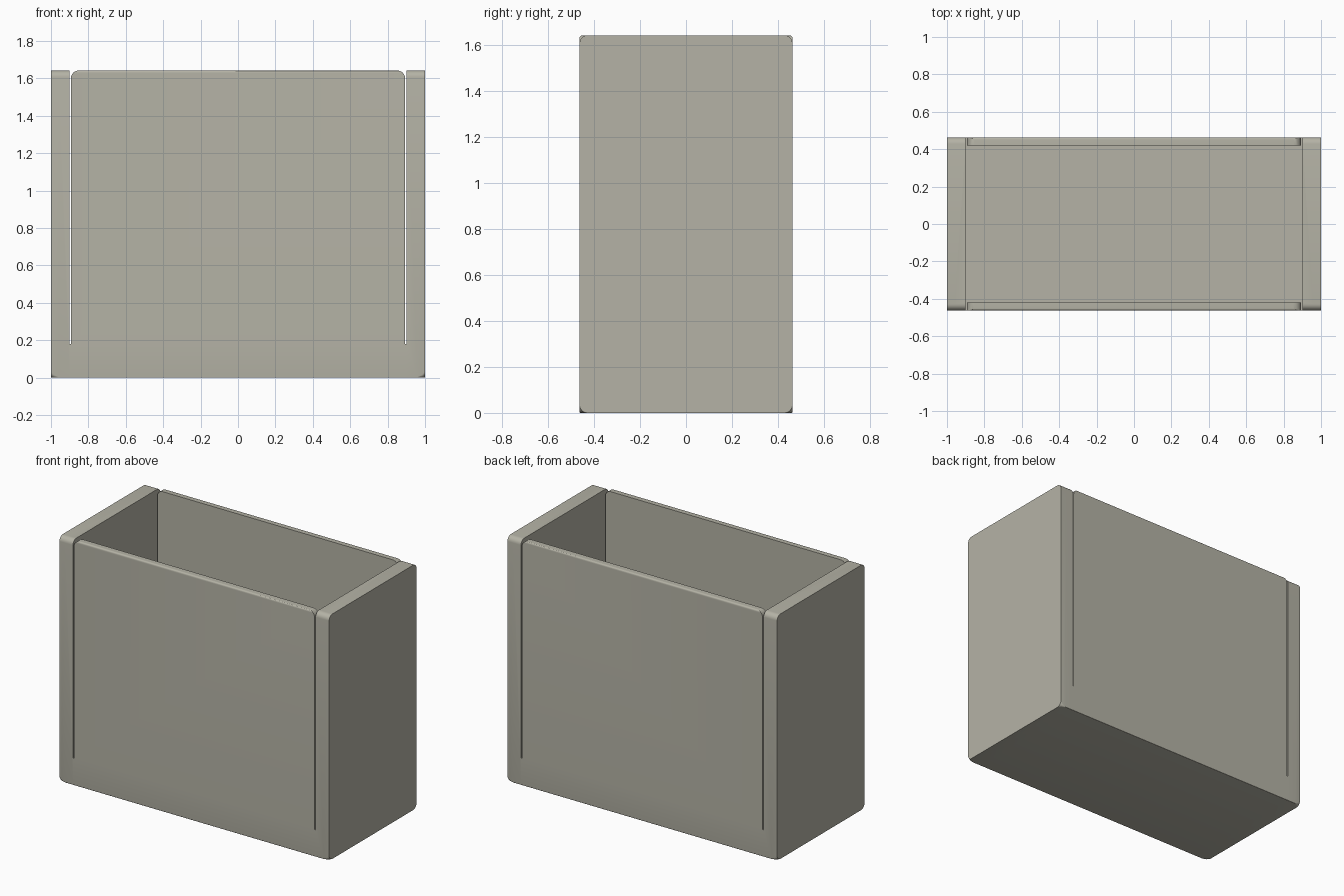
import bpy, bmesh, math

cube = bpy.data.objects.get("Cube")
if cube:
    bpy.data.objects.remove(cube, do_unlink=True)

HALF_Y, HEIGHT = 0.463, 1.642
INNER_X, INNER_Y = 0.9, 0.42
FLOOR, GAP, ROUND = 0.18, 0.007, 0.035
STEPS = 6

mat = bpy.data.materials.new("warm grey plastic")
mat.use_nodes = True
colour = (0.46, 0.45, 0.38, 1)
mat.diffuse_color = colour
shader = next(n for n in mat.node_tree.nodes if n.type == 'BSDF_PRINCIPLED')
shader.inputs["Base Color"].default_value = colour
shader.inputs["Roughness"].default_value = 0.6


def arc(cx, cz, r, start):
    """Quarter circle, counter-clockwise from the start angle in degrees."""
    return [(cx + r * math.cos(a), cz + r * math.sin(a))
            for a in (math.radians(start + 90 * i / STEPS) for i in range(STEPS + 1))]


def section(bottom, top):
    """Rounded rectangle across the width of the box."""
    b, t = HALF_Y - bottom, HALF_Y - top
    return (arc(t, HEIGHT - top, top, 0) + arc(-t, HEIGHT - top, top, 90)
            + arc(-b, bottom, bottom, 180) + arc(b, bottom, bottom, 270))


def loft(name, rings):
    """Skin a closed solid over equal-sized rings of points."""
    bm = bmesh.new()
    rows = [[bm.verts.new(p) for p in ring] for ring in rings]
    n = len(rows[0])
    for r0, r1 in zip(rows, rows[1:]):
        for i in range(n):
            j = (i + 1) % n
            bm.faces.new((r0[i], r0[j], r1[j], r1[i]))
    bm.faces.new(rows[0])
    bm.faces.new(rows[-1])
    bmesh.ops.recalc_face_normals(bm, faces=bm.faces)
    mesh = bpy.data.meshes.new(name)
    bm.to_mesh(mesh)
    bm.free()
    obj = bpy.data.objects.new(name, mesh)
    bpy.context.collection.objects.link(obj)
    mesh.materials.append(mat)
    return obj


def prism(name, profile):
    """Extrude an x-z profile through the whole depth."""
    return loft(name, [[(x, y, z) for x, z in profile] for y in (-1, 1)])


# Outer shell: end corners are rounded, long lower edges stay crisp
half = [(1.0, ROUND, ROUND), (0.985, 0.016, ROUND), (0.96, 0.004, ROUND),
        (INNER_X, 0.004, ROUND), (INNER_X - GAP, 0.004, 0.012)]
stations = half + [(-x, b, t) for x, b, t in reversed(half)]
box = loft("open_box", [[(x, y, z) for y, z in section(b, t)] for x, b, t in stations])

# Cavity between the thick ends and the thin long walls
cavity = loft("cavity_cutter", [
    [(x, y, z) for x, y in ((-INNER_X, -INNER_Y), (INNER_X, -INNER_Y),
                            (INNER_X, INNER_Y), (-INNER_X, INNER_Y))]
    for z in (FLOOR, 2)])

# Narrow slots freeing the long walls, flared around their top corners
edge = INNER_X - GAP
flare = arc(edge - 0.04, HEIGHT - 0.04, 0.04, 0)
slot = ([(INNER_X, 2), (INNER_X, FLOOR), (edge, FLOOR)] + flare + [(edge - 0.04, 2)])
cutters = [cavity] + [prism("slot_cutter", [(s * x, z) for x, z in slot]) for s in (1, -1)]

bpy.context.view_layer.objects.active = box
for cutter in cutters:
    cutter.hide_render = True
    mod = box.modifiers.new("cut", 'BOOLEAN')
    mod.operation, mod.solver, mod.object = 'DIFFERENCE', 'EXACT', cutter
    bpy.ops.object.modifier_apply(modifier=mod.name)
    bpy.data.objects.remove(cutter, do_unlink=True)

bpy.ops.object.select_all(action='DESELECT')
box.select_set(True)
bpy.ops.object.shade_smooth_by_angle(angle=math.radians(30))
